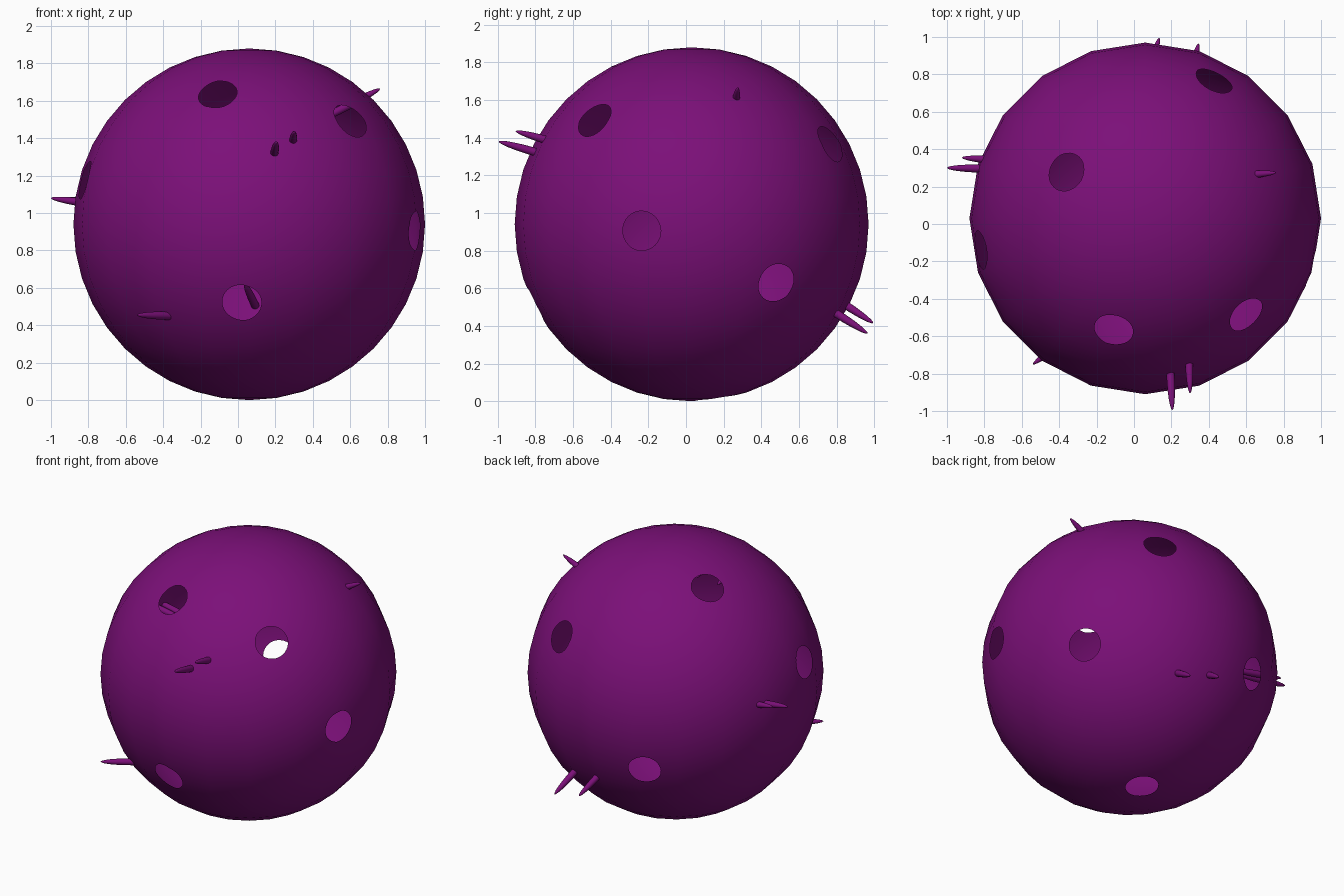
import bpy, bmesh
from mathutils import Vector, Matrix

CENTRE = Vector((0.06, 0.03, 0.94))
RADIUS = 0.94
HOLE_RADIUS = 0.105
SPIKE_HALF, SPIKE_RADIUS = 0.2, 0.022

# Directions of the round holes, from the centre of the shell
HOLES = [
    (-0.17, -0.60, 0.70), (0.545, -0.52, 0.56), (-0.04, -0.84, -0.425),
    (0.90, -0.27, -0.035), (-0.89, -0.17, 0.24), (-0.425, 0.25, 0.80),
    (0.37, 0.74, 0.43), (0.76, 0.455, -0.315), (-0.337, 0.83, -0.29),
    (0.0, 0.12, -0.93),
]

# Spikes: outer tip and pointing direction
SPIKES = [
    ((0.205, -0.995, 1.38), (0.05, -0.96, 0.28)),
    ((0.30, -0.905, 1.435), (0.03, -0.96, 0.28)),
    ((-1.0, 0.30, 1.08), (-0.98, 0.02, 0.14)),
    ((-0.92, 0.355, 1.08), (-0.98, 0.08, 0.16)),
    ((0.76, 0.275, 1.665), (0.87, 0.07, 0.46)),
    ((0.135, 0.995, 0.415), (0.25, 0.81, -0.53)),
    ((0.345, 0.965, 0.36), (0.20, 0.83, -0.53)),
    ((-0.54, -0.75, 0.455), (-0.80, -0.60, 0.02)),
]

cube = bpy.data.objects.get("Cube")
if cube:
    bpy.data.objects.remove(cube, do_unlink=True)

purple = bpy.data.materials.new("deep_purple")
purple.use_nodes = True
colour = (0.2, 0.005, 0.19, 1)
purple.diffuse_color = colour
purple.node_tree.nodes["Principled BSDF"].inputs["Base Color"].default_value = colour


def facing(direction, position):
    """Matrix that turns local z along a direction and moves to a position."""
    turn = Vector(direction).to_track_quat("Z", "Y").to_matrix().to_4x4()
    return Matrix.Translation(position) @ turn


def make_object(name, bm):
    mesh = bpy.data.meshes.new(name)
    for face in bm.faces:
        face.smooth = True
    bm.to_mesh(mesh)
    bm.free()
    mesh.materials.append(purple)
    obj = bpy.data.objects.new(name, mesh)
    bpy.context.collection.objects.link(obj)
    return obj


# Hollow round shell
bm = bmesh.new()
bmesh.ops.create_uvsphere(bm, u_segments=20, v_segments=20, radius=RADIUS,
                          matrix=Matrix.Translation(CENTRE))
shell = make_object("shell", bm)

# Cutters for the holes
bm = bmesh.new()
for hole in HOLES:
    place = facing(hole, CENTRE + Vector(hole).normalized() * RADIUS * 0.9)
    bmesh.ops.create_cone(bm, cap_ends=True, segments=32, radius1=HOLE_RADIUS,
                          radius2=HOLE_RADIUS, depth=0.6, matrix=place)
cutter = make_object("hole_cutter", bm)
cutter.hide_render = True

cut = shell.modifiers.new("holes", "BOOLEAN")
cut.operation = "DIFFERENCE"
cut.solver = "EXACT"
cut.object = cutter
bpy.context.view_layer.update()
result = bpy.data.meshes.new_from_object(
    shell.evaluated_get(bpy.context.evaluated_depsgraph_get()))
shell.modifiers.clear()
shell.data = result
bpy.data.objects.remove(cutter, do_unlink=True)

# Keep only the thin skin, so the holes open into an empty inside
bm = bmesh.new()
bm.from_mesh(result)
walls = [f for f in bm.faces
         if (f.calc_center_median() - CENTRE).length < RADIUS * 0.9]
bmesh.ops.delete(bm, geom=walls, context="FACES")
for face in bm.faces:
    face.smooth = True
bm.to_mesh(result)
bm.free()
result.normals_split_custom_set_from_vertices(
    [(v.co - CENTRE).normalized() for v in result.vertices])

# Slender spikes piercing the shell
for number, (tip, direction) in enumerate(SPIKES, 1):
    axis = Vector(direction).normalized()
    place = facing(axis, Vector(tip) - axis * SPIKE_HALF)
    size = Matrix.Diagonal((SPIKE_RADIUS, SPIKE_RADIUS, SPIKE_HALF, 1))
    bm = bmesh.new()
    bmesh.ops.create_uvsphere(bm, u_segments=16, v_segments=12, radius=1,
                              matrix=place @ size)
    make_object(f"spike_{number}", bm)
